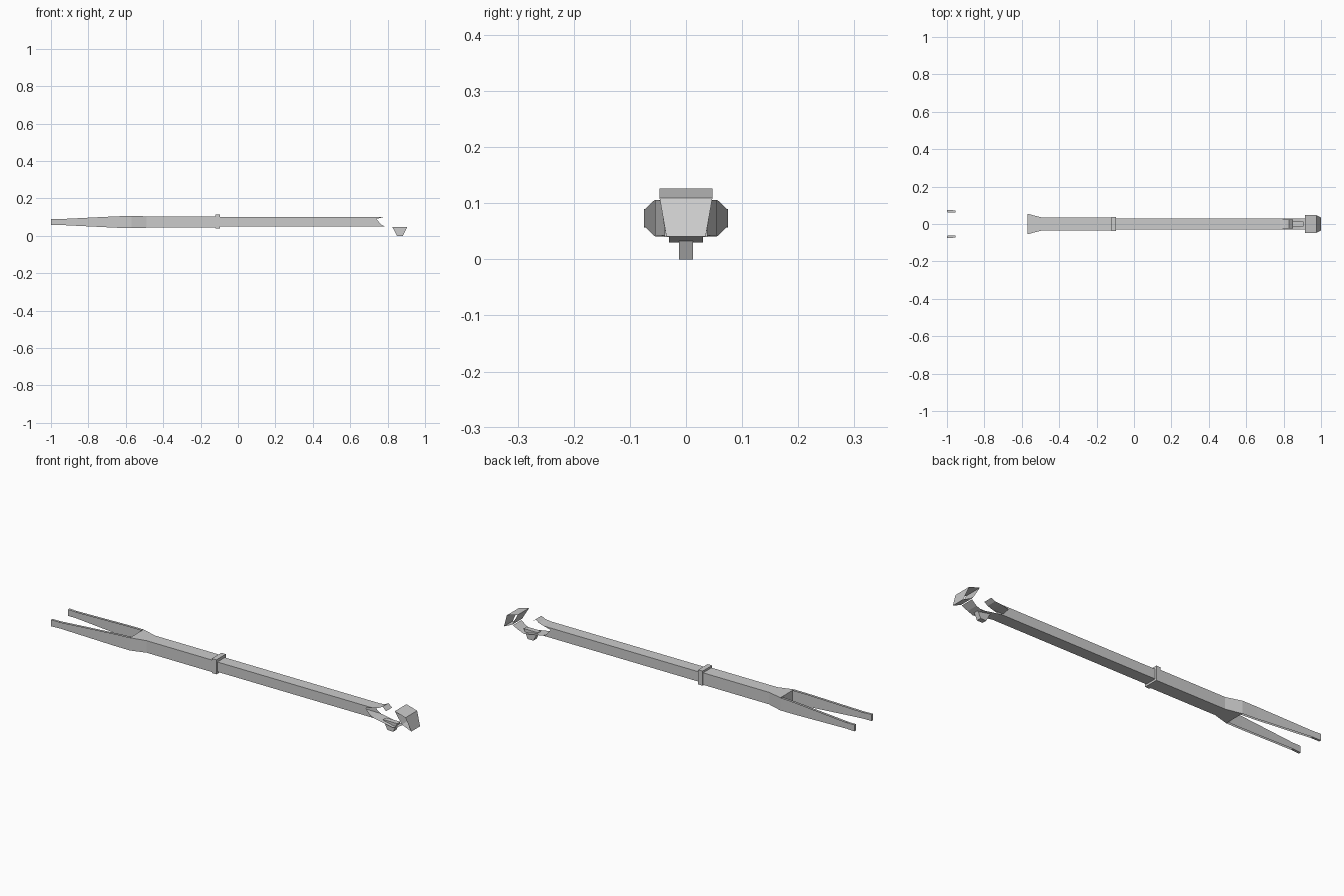
import bpy, bmesh

if "Cube" in bpy.data.objects:
    bpy.data.objects.remove(bpy.data.objects["Cube"])


def make(name, verts, faces):
    me = bpy.data.meshes.new(name)
    me.from_pydata(verts, [], faces)
    bm = bmesh.new()
    bm.from_mesh(me)
    bmesh.ops.recalc_face_normals(bm, faces=bm.faces)
    bm.to_mesh(me)
    bm.free()
    ob = bpy.data.objects.new(name, me)
    bpy.context.collection.objects.link(ob)
    return ob


def strip(name, pts):
    """Open sheet across the width, points are (x, z, half width)."""
    v = [(x, s * w, z) for x, z, w in pts for s in (-1, 1)]
    make(name, v, [(2*i, 2*i+2, 2*i+3, 2*i+1) for i in range(len(pts) - 1)])


def wall(name, pts):
    """Mirrored upright sheets, points are (x, y, low z, high z)."""
    for side, s in (("front", -1), ("back", 1)):
        v = [(x, s * y, z) for x, y, a, b in pts for z in (a, b)]
        make(f"{name}_{side}", v, [(2*i, 2*i+2, 2*i+3, 2*i+1) for i in range(len(pts) - 1)])


def loft(name, sections, cap=True):
    """Closed box sections, each (x, half width, low z, high z)."""
    v = []
    for x, w, a, b in sections:
        v += [(x, -w, a), (x, w, a), (x, w, b), (x, -w, b)]
    n = len(sections)
    f = [(4*i+j, 4*i+(j+1) % 4, 4*i+4+(j+1) % 4, 4*i+4+j) for i in range(n-1) for j in range(4)]
    if cap:
        f += [(3, 2, 1, 0), tuple(range(4*n-4, 4*n))]
    make(name, v, f)


# Sleeve that flares into the fork root, and the collar at its mouth
loft("fork_sleeve", [(-0.57, 0.055, 0.041, 0.106), (-0.49, 0.034, 0.043, 0.104),
                     (-0.11, 0.034, 0.043, 0.104)])
loft("collar", [(-0.12, 0.038, 0.04, 0.114), (-0.095, 0.038, 0.04, 0.114)])

# Fork prongs: thin side sheets, open along the edges
wall("prong_outer", [(-0.57, 0.055, 0.041, 0.106), (-0.65, 0.058, 0.043, 0.104),
                     (-0.955, 0.073, 0.058, 0.089), (-1.0, 0.075, 0.057, 0.09)])
wall("prong_inner", [(-0.57, 0.043, 0.041, 0.106), (-0.65, 0.047, 0.043, 0.104),
                     (-0.955, 0.061, 0.058, 0.089), (-1.0, 0.063, 0.057, 0.09)])
for side, s in (("front", -1), ("back", 1)):
    tip = [(x, s * y, z) for x, y0, y1, a, b in ((-1.0, 0.063, 0.075, 0.057, 0.09),
                                                 (-0.955, 0.061, 0.073, 0.058, 0.089))
           for y, z in ((y0, a), (y1, a), (y1, b), (y0, b))]
    make(f"prong_tip_{side}", tip, [(0, 1, 2, 3), (0, 1, 5, 4), (2, 3, 7, 6)])

# Long beam: top and bottom sheets, side sheets with a notched end
strip("beam_top", [(-0.11, 0.10, 0.03), (0.78, 0.10, 0.03)])
strip("beam_bottom", [(-0.11, 0.05, 0.03), (0.78, 0.05, 0.03)])
for side, y in (("front", -0.03), ("back", 0.03)):
    outline = [(-0.11, 0.05), (0.785, 0.05), (0.765, 0.06), (0.74, 0.09),
               (0.78, 0.10), (-0.11, 0.10)]
    make(f"beam_side_{side}", [(x, y, z) for x, z in outline], [tuple(range(6))])

# Open-sided jaw at the end of the beam
strip("jaw_top", [(0.78, 0.10, 0.03), (0.81, 0.106, 0.026), (0.83, 0.118, 0.024),
                  (0.85, 0.10, 0.024)])
strip("jaw_floor", [(0.78, 0.05, 0.03), (0.84, 0.04, 0.03), (0.89, 0.03, 0.03),
                    (0.92, 0.041, 0.03), (0.95, 0.06, 0.035)])

# Head plates
strip("head_plates", [(0.95, 0.065, 0.04), (0.915, 0.126, 0.047), (0.975, 0.109, 0.047),
                      (1.0, 0.041, 0.035), (0.95, 0.065, 0.04)])

# Tapered foot under the jaw
foot = [(0.825, 0.047), (0.85, 0.0), (0.882, 0.0), (0.905, 0.047)]
make("foot", [(x, y, z) for y in (-0.0125, 0.0125) for x, z in foot],
     [(0, 1, 2, 3), (7, 6, 5, 4), (0, 4, 5, 1), (1, 5, 6, 2), (2, 6, 7, 3), (3, 7, 4, 0)])
